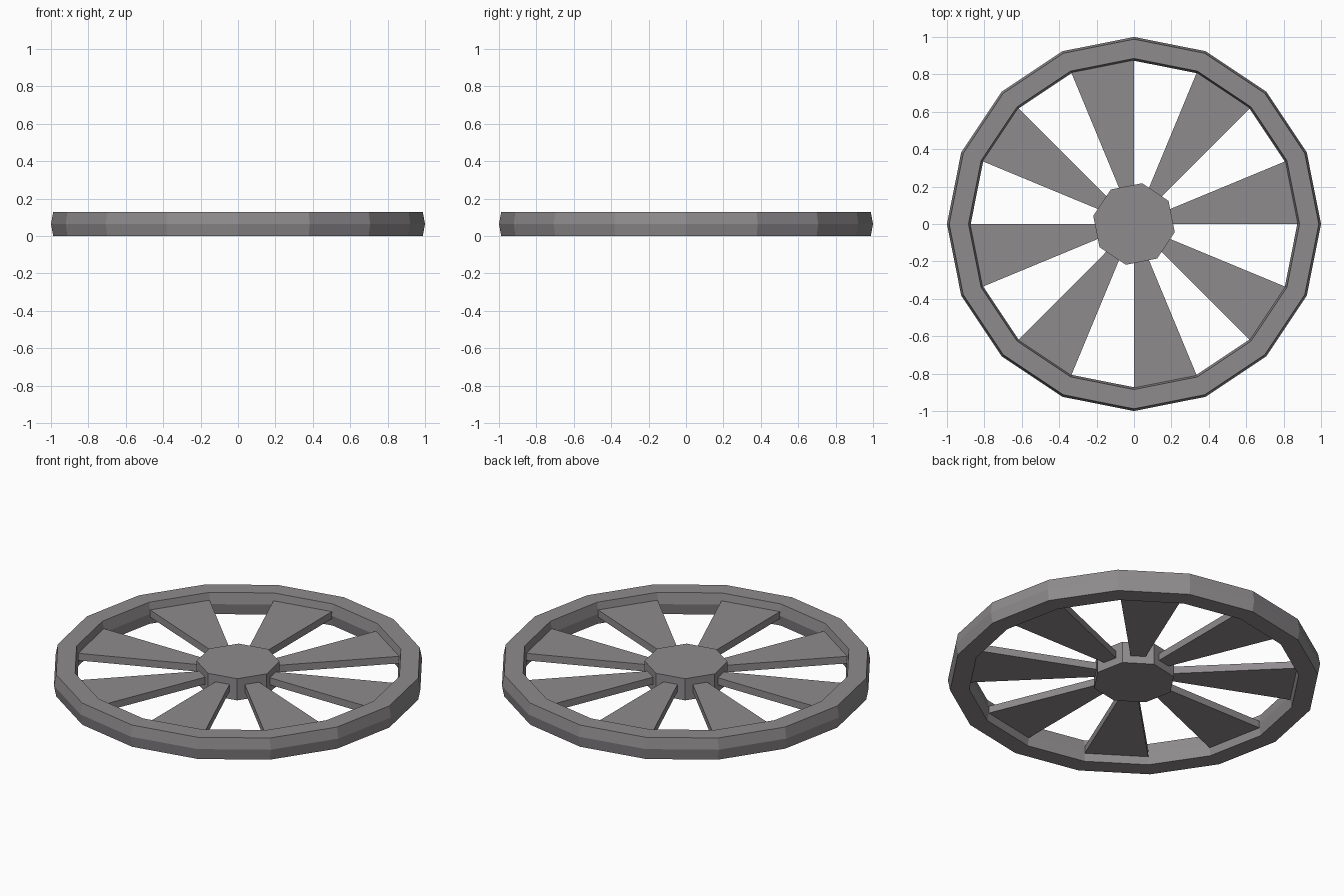
import bpy
from math import cos, sin, pi

if "Cube" in bpy.data.objects:
    bpy.data.objects.remove(bpy.data.objects["Cube"])

# Dark grey shared by all parts
grey = bpy.data.materials.new("dark_grey")
grey.diffuse_color = (0.275, 0.26, 0.27, 1)
grey.use_nodes = True
grey.node_tree.nodes["Principled BSDF"].inputs["Base Color"].default_value = grey.diffuse_color


def polar(r, a, z):
    return (r * cos(a), r * sin(a), z)


def make(name, verts, faces):
    me = bpy.data.meshes.new(name)
    me.from_pydata(verts, [], faces)
    me.update()
    me.materials.append(grey)
    ob = bpy.data.objects.new(name, me)
    bpy.context.collection.objects.link(ob)
    return ob


def prism(name, outline, z0, z1):
    """Extrude a counter-clockwise (radius, angle) outline from z0 to z1."""
    n = len(outline)
    verts = [polar(r, a, z) for z in (z0, z1) for r, a in outline]
    faces = [tuple(range(n))[::-1], tuple(range(n, 2 * n))]
    faces += [(i, (i + 1) % n, n + (i + 1) % n, n + i) for i in range(n)]
    return make(name, verts, faces)


STEP = pi / 8
H = 0.128

# Rim: hexagonal section swept around 16 sides
profile = [(0.988, 0), (1.0, H / 2), (0.988, H), (0.885, H), (0.873, H / 2), (0.885, 0)]
m = len(profile)
verts = [polar(r, i * STEP, z) for i in range(16) for r, z in profile]
faces = []
for i in range(16):
    j = (i + 1) % 16
    for k in range(m):
        l = (k + 1) % m
        faces.append((i * m + k, j * m + k, j * m + l, i * m + l))
make("rim", verts, faces)

# Hub: octagon with its flats facing the spokes
prism("hub", [(0.222, STEP * 1.5 + i * pi / 4) for i in range(8)], 0, H)

# Spokes: eight wedges, each spanning one rim segment
for i in range(8):
    a, b = i * pi / 4, i * pi / 4 + STEP
    prism(f"spoke_{i + 1}", [(0.2, a), (0.876, a), (0.876, b), (0.2, b)], 0.044, 0.086)
